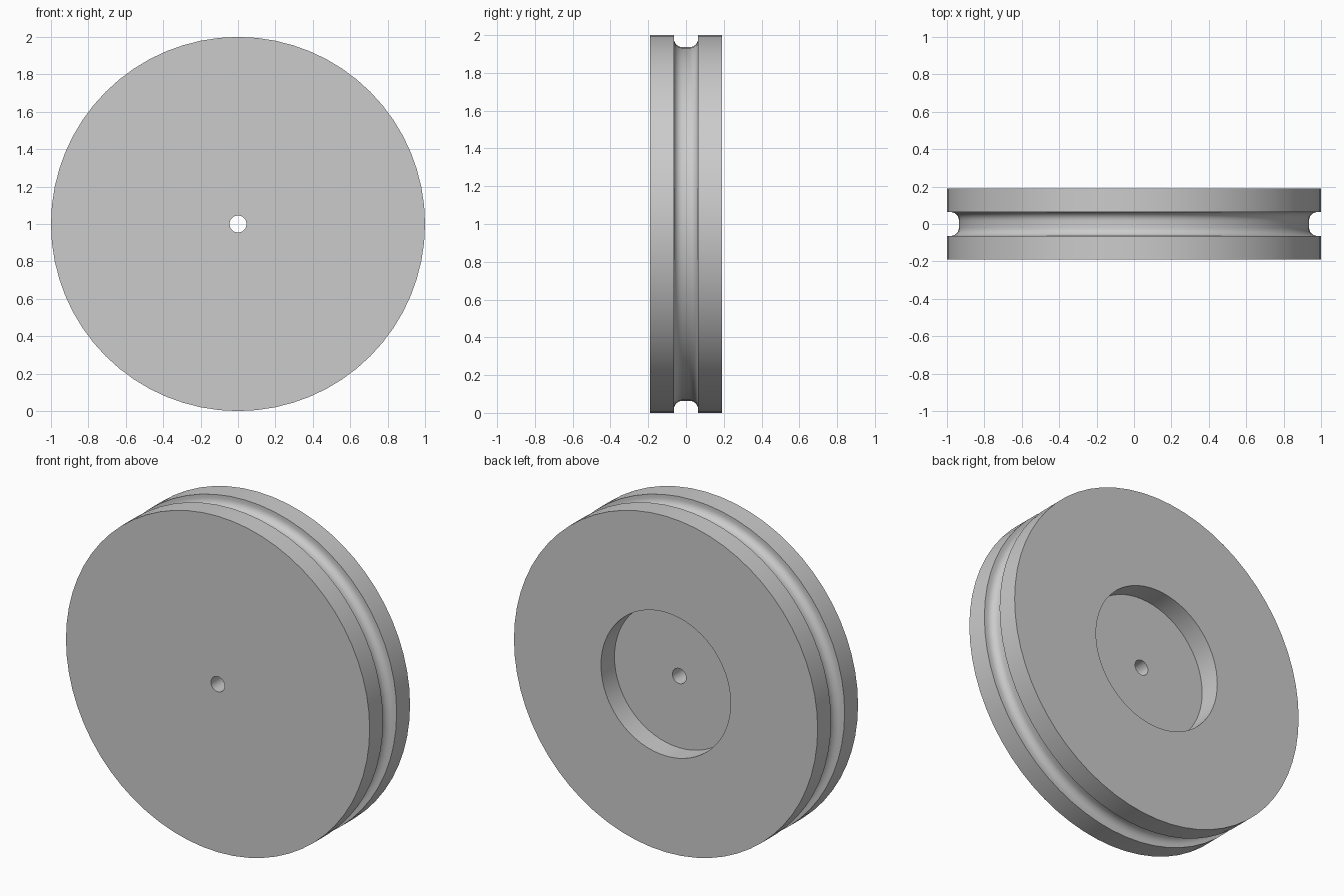
import bpy
import bmesh
import math
from mathutils import Matrix, Vector

cube = bpy.data.objects.get("Cube")
if cube:
    bpy.data.objects.remove(cube, do_unlink=True)

# Main dimensions
RADIUS = 1.0
HALF = 0.19          # half thickness
BORE = 0.045
RECESS_R, RECESS_DEPTH = 0.427, 0.127
GROOVE_HALF, GROOVE_DEPTH, FILLET = 0.064, 0.064, 0.045
SEGMENTS = 64

# Plain grey material
grey = bpy.data.materials.new("plain_grey")
grey.use_nodes = True
colour = (0.6, 0.6, 0.6, 1.0)
grey.diffuse_color = colour
grey.node_tree.nodes["Principled BSDF"].inputs["Base Color"].default_value = colour


def groove_corner(side, steps=6):
    """Rounded inner corner of the groove, from its wall to its floor."""
    points = []
    for i in range(steps + 1):
        a = math.pi / 2 * i / steps
        points.append((RADIUS - GROOVE_DEPTH + FILLET * (1 - math.sin(a)),
                       side * (GROOVE_HALF - FILLET * (1 - math.cos(a)))))
    return points


# Closed cross-section as (radius, y), running from the front bore edge
profile = [(BORE, -HALF), (RADIUS, -HALF), (RADIUS, -GROOVE_HALF)]
profile += groove_corner(-1)
profile += reversed(groove_corner(1))
profile += [(RADIUS, GROOVE_HALF), (RADIUS, HALF), (RECESS_R, HALF),
            (RECESS_R, HALF - RECESS_DEPTH), (BORE, HALF - RECESS_DEPTH)]

# Revolve the section around the y axis
bm = bmesh.new()
verts = [bm.verts.new((r, y, 0)) for r, y in profile]
edges = [bm.edges.new((v, verts[(i + 1) % len(verts)])) for i, v in enumerate(verts)]
bmesh.ops.spin(bm, geom=verts + edges, cent=Vector(), axis=(0, 1, 0),
               angle=2 * math.pi, steps=SEGMENTS, use_merge=True)
bmesh.ops.remove_doubles(bm, verts=bm.verts, dist=0.0001)
bmesh.ops.recalc_face_normals(bm, faces=bm.faces)
bmesh.ops.transform(bm, matrix=Matrix.Translation((0, 0, RADIUS)), verts=bm.verts)

mesh = bpy.data.meshes.new("grooved_wheel")
bm.to_mesh(mesh)
bm.free()
mesh.materials.append(grey)
wheel = bpy.data.objects.new("grooved_wheel", mesh)
bpy.context.collection.objects.link(wheel)

# Smooth round surfaces with sharp rims
bpy.ops.object.select_all(action='DESELECT')
wheel.select_set(True)
bpy.context.view_layer.objects.active = wheel
bpy.ops.object.shade_smooth_by_angle(angle=math.radians(30))
